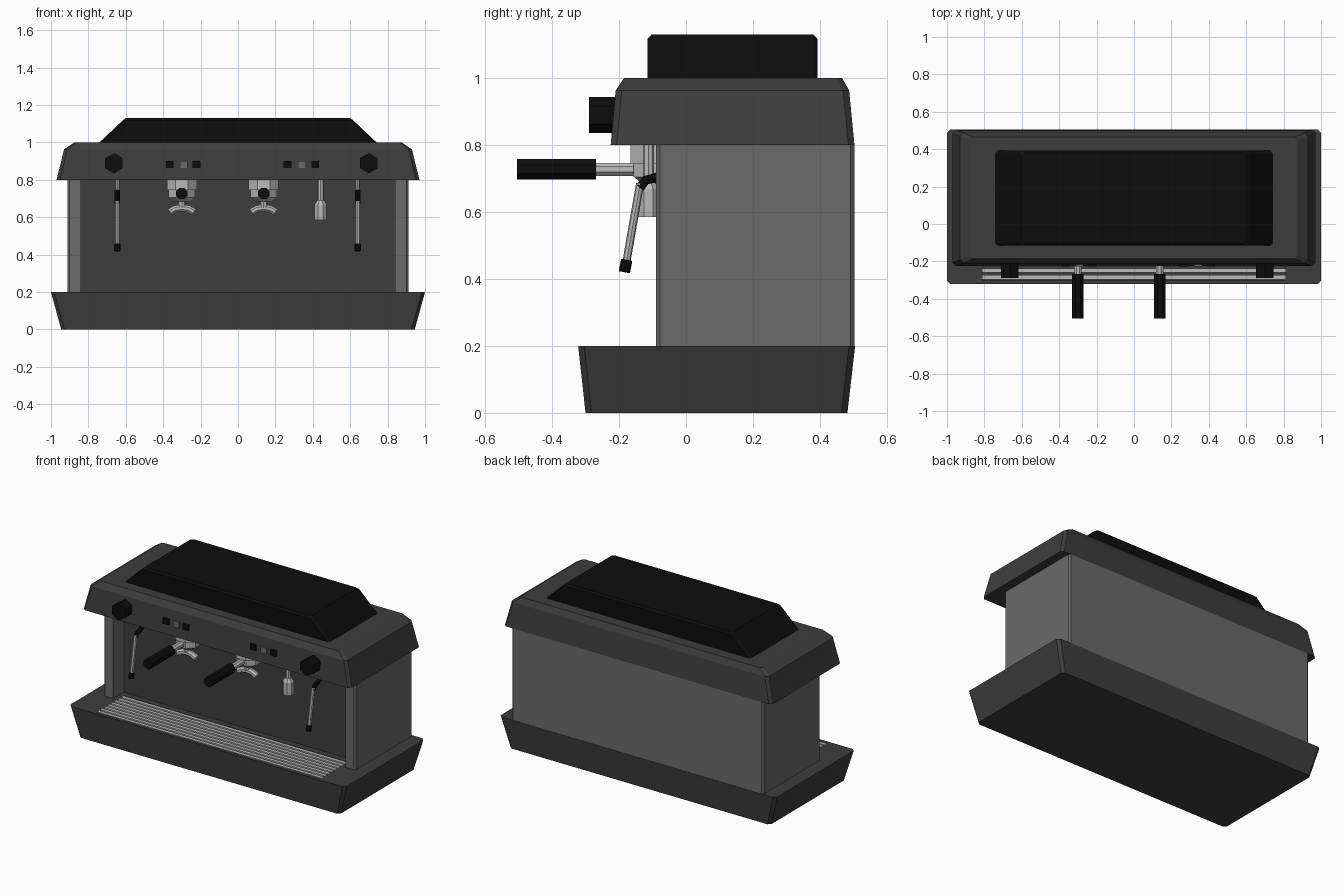
import bpy, bmesh, math
from mathutils import Vector

if "Cube" in bpy.data.objects:
    bpy.data.objects.remove(bpy.data.objects["Cube"])


def material(name, rgb):
    m = bpy.data.materials.new(name)
    m.diffuse_color = (*rgb, 1)
    m.use_nodes = True
    m.node_tree.nodes["Principled BSDF"].inputs["Base Color"].default_value = m.diffuse_color
    return m


DARK = material("dark_grey", (0.047, 0.047, 0.047))
MID = material("mid_grey", (0.145, 0.145, 0.145))
BLACK = material("black", (0.004, 0.004, 0.004))
STEEL = material("steel", (0.5, 0.5, 0.5))


def loft(name, rings, *mats):
    """Skin a list of equal-length point rings and cap both ends."""
    bm = bmesh.new()
    vs = [[bm.verts.new(p) for p in ring] for ring in rings]
    n = len(vs[0])
    for a, b in zip(vs, vs[1:]):
        for i in range(n):
            j = (i + 1) % n
            bm.faces.new((a[i], a[j], b[j], b[i]))
    bm.faces.new(vs[0][::-1])
    bm.faces.new(vs[-1])
    bmesh.ops.recalc_face_normals(bm, faces=bm.faces)
    me = bpy.data.meshes.new(name)
    bm.to_mesh(me)
    bm.free()
    for m in mats:
        me.materials.append(m)
    ob = bpy.data.objects.new(name, me)
    bpy.context.collection.objects.link(ob)
    return ob


def rect(hx, y0, y1, z, c):
    """Rectangle centred on x with chamfered corners."""
    return [(-hx + c, y0, z), (hx - c, y0, z), (hx, y0 + c, z), (hx, y1 - c, z),
            (hx - c, y1, z), (-hx + c, y1, z), (-hx, y1 - c, z), (-hx, y0 + c, z)]


def box(name, x0, x1, y0, y1, z0, z1, *mats):
    return loft(name, [[(x0, y0, z), (x1, y0, z), (x1, y1, z), (x0, y1, z)]
                       for z in (z0, z1)], *mats)


def tube(name, pts, radii, sides, mat, phase=0.0):
    """Sweep a polygon along a path lying in a vertical plane."""
    pts = [Vector(p) for p in pts]
    if not isinstance(radii, (list, tuple)):
        radii = [radii] * len(pts)
    u = Vector((0, 1, 0)) if abs(pts[0].x - pts[-1].x) > 1e-5 else Vector((1, 0, 0))
    rings = []
    for i, p in enumerate(pts):
        t = (pts[min(i + 1, len(pts) - 1)] - pts[max(i - 1, 0)]).normalized()
        v = t.cross(u)
        ang = [math.radians(phase) + math.tau * k / sides for k in range(sides)]
        rings.append([p + radii[i] * (u * math.cos(a) + v * math.sin(a)) for a in ang])
    return loft(name, rings, mat)


# Flared base with a sunken drip tray
base = loft("base", [rect(0.945, -0.30, 0.482, 0, 0.018),
                     rect(1.0, -0.322, 0.505, 0.2, 0.018)], DARK)
cutter = box("tray_cutter", -0.81, 0.81, -0.302, -0.02, 0.18, 0.25, DARK)
cutter.hide_render = True
cutter.hide_viewport = True
cut = base.modifiers.new("tray", 'BOOLEAN')
cut.operation = 'DIFFERENCE'
cut.object = cutter
for i in range(8):
    y = -0.285 + i * 0.0355
    box("drip_slat", -0.81, 0.81, y - 0.011, y + 0.011, 0.178, 0.2, STEEL)

# Body: U-shaped plan with side pillars and a recessed dark panel
c, yf, yb, yr, xo, xi = 0.012, -0.09, 0.503, 0.02, 0.912, 0.84
half = [(xi, yr), (xi, yf), (xo - c, yf), (xo, yf + c), (xo, yb - c), (xo - c, yb)]
plan = half + [(-x, y) for x, y in reversed(half)]
body = loft("body", [[(x, y, z) for x, y in plan] for z in (0.2, 0.8)], MID, DARK)
for p in body.data.polygons:
    if p.normal.y < -0.9 and p.center.y > 0:
        p.material_index = 1

# Overhanging head and the raised top cover
loft("head", [rect(0.97, -0.225, 0.503, 0.8, 0.018),
              rect(0.93, -0.21, 0.487, 0.963, 0.018),
              rect(0.875, -0.185, 0.466, 1.0, 0.015)], DARK)
loft("top_cover", [rect(0.743, -0.115, 0.392, 0.998, 0.013),
                   rect(0.617, -0.115, 0.392, 1.117, 0.013),
                   rect(0.6, -0.103, 0.38, 1.13, 0.013)], BLACK)

# Hexagonal steam knobs
for x in (-0.663, 0.70):
    tube("steam_knob", [(x, -0.20, 0.889), (x, -0.29, 0.889)], 0.054, 6, BLACK, 30)

# Button clusters, middle button lighter
for xs in ((-0.365, -0.29, -0.222), (0.265, 0.343, 0.413)):
    for i, x in enumerate(xs):
        box("button", x - 0.021, x + 0.021, -0.227, -0.20, 0.864, 0.902,
            MID if i == 1 else BLACK)

# Brew groups with portafilters and twin spouts
for x in (-0.30, 0.137):
    y = -0.085
    tube("group_head", [(x, y, 0.82), (x, y, 0.745)], 0.087, 8, STEEL, 22.5)
    tube("filter_basket", [(x, y, 0.746), (x, y, 0.705), (x, y, 0.685)],
         [0.077, 0.077, 0.05], 8, STEEL, 22.5)
    box("group_mount", x - 0.06, x + 0.06, y, 0.03, 0.73, 0.81, STEEL)
    tube("handle_neck", [(x, -0.14, 0.727), (x, -0.275, 0.727)], 0.021, 8, STEEL, 22.5)
    tube("handle", [(x, -0.268, 0.727), (x, -0.505, 0.727)], 0.033, 8, BLACK, 22.5)
    tube("spout_stem", [(x, y - 0.01, 0.70), (x, y - 0.01, 0.65)], 0.02, 8, STEEL)
    arch = [(-0.065, 0.628), (-0.035, 0.645), (0, 0.65), (0.035, 0.645), (0.065, 0.628)]
    tube("spout", [(x + dx, y - 0.01, z) for dx, z in arch], 0.02, 8, STEEL, 22.5)

# Hot water outlet
tube("water_pipe", [(0.442, -0.112, 0.81), (0.442, -0.112, 0.67)], 0.017, 8, STEEL)
tube("water_nozzle", [(0.442, -0.112, z) for z in (0.69, 0.668, 0.585)],
     [0.02, 0.035, 0.035], 8, STEEL, 22.5)

# Steam wands: pipe, black elbow, wand, black tip
for x in (-0.645, 0.64):
    tube("wand_pipe", [(x, -0.05, 0.81), (x, -0.05, 0.73)], 0.011, 8, STEEL)
    tube("wand_elbow", [(x, -0.05, 0.742), (x, -0.062, 0.715), (x, -0.09, 0.702),
                        (x, -0.12, 0.695), (x, -0.138, 0.672)], 0.014, 8, BLACK)
    tube("wand", [(x, -0.137, 0.685), (x, -0.178, 0.45)], 0.012, 8, STEEL)
    tube("wand_tip", [(x, -0.177, 0.457), (x, -0.184, 0.42)], 0.017, 8, BLACK)
